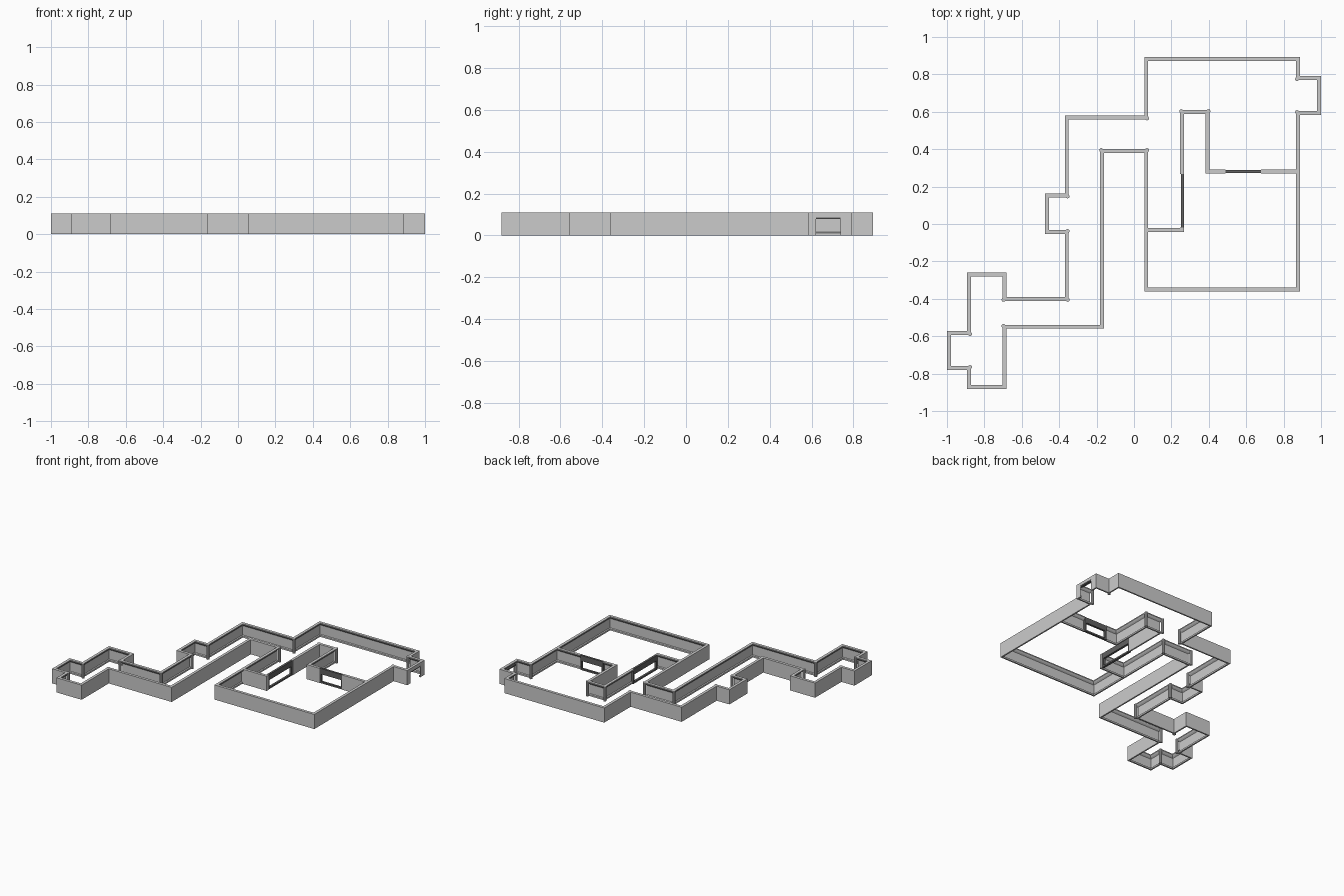
import bpy, bmesh
from mathutils import Vector, Matrix

if "Cube" in bpy.data.objects:
    bpy.data.objects.remove(bpy.data.objects["Cube"])

H = 0.11     # wall height
T = 0.021    # cornice depth

dark = bpy.data.materials.new("dark_frame")
dark.diffuse_color = (0.12, 0.12, 0.12, 1)
dark.use_nodes = True
dark.node_tree.nodes["Principled BSDF"].inputs["Base Color"].default_value = dark.diffuse_color

# wall section: (distance into the room, height) with cornice and skirting
SECTION = [(0, 0), (0, H), (T, H), (T, 0.103), (0.013, 0.093), (0.004, 0.086),
           (0.004, 0.016), (0.011, 0.012), (0.011, 0)]


def new_object(name, bm):
    bmesh.ops.recalc_face_normals(bm, faces=bm.faces)
    me = bpy.data.meshes.new(name)
    bm.to_mesh(me)
    bm.free()
    ob = bpy.data.objects.new(name, me)
    bpy.context.collection.objects.link(ob)
    return ob


def left_normal(a, b):
    d = (b - a).normalized()
    return Vector((-d.y, d.x))


def sweep_wall(name, path, closed):
    """Sweep the section along a plan line, room on the left, mitred corners."""
    pts = [Vector(p) for p in path]
    n = len(pts)
    bm = bmesh.new()
    rings = []
    for i, p in enumerate(pts):
        n1 = left_normal(pts[i - 1], p) if closed or i > 0 else None
        n2 = left_normal(p, pts[(i + 1) % n]) if closed or i < n - 1 else None
        m = n1 + n2 if n1 and n2 else (n1 or n2)
        rings.append([bm.verts.new((p.x + m.x * d, p.y + m.y * d, z)) for d, z in SECTION])
    k = len(SECTION)
    for i in range(n if closed else n - 1):
        a, b = rings[i], rings[(i + 1) % n]
        for j in range(k):
            bm.faces.new((a[j], a[(j + 1) % k], b[(j + 1) % k], b[j]))
    if not closed:
        bm.faces.new(rings[0])
        bm.faces.new(rings[-1])
    return new_object(name, bm)


def add_box(bm, lo, hi):
    lo, hi = Vector(lo), Vector(hi)
    m = Matrix.Translation((lo + hi) / 2) @ Matrix.Diagonal((*(hi - lo), 1))
    bmesh.ops.create_cube(bm, size=1, matrix=m)


def cut(ob, name, lo, hi):
    bm = bmesh.new()
    add_box(bm, lo, hi)
    cutter = new_object(name, bm)
    cutter.hide_render = True
    cutter.hide_set(True)
    cutter.display_type = 'WIRE'
    mod = ob.modifiers.new(name, 'BOOLEAN')
    mod.operation = 'DIFFERENCE'
    mod.solver = 'EXACT'
    mod.object = cutter
    bpy.context.view_layer.objects.active = ob
    bpy.ops.object.modifier_apply(modifier=name)
    bpy.data.objects.remove(cutter)


def window_frame(name, axis, u0, u1, v0, v1):
    """Dark frame along x or y: sill, jambs and deep lintel."""
    bm = bmesh.new()
    bars = [(u0, u1, 0, 0.012), (u0, u1, 0.068, H),
            (u0, u0 + 0.012, 0.012, 0.068), (u1 - 0.012, u1, 0.012, 0.068)]
    for a, b, z0, z1 in bars:
        if axis == 'x':
            add_box(bm, (a, v0, z0), (b, v1, z1))
        else:
            add_box(bm, (v0, a, z0), (v1, b, z1))
    new_object(name, bm).data.materials.append(dark)


# main hall, corridor and end room
PLAN = [(.055, .893), (.055, .58), (-.37, .58), (-.37, .163), (-.475, .163),
        (-.475, -.053), (-.37, -.053), (-.37, -.39), (-.683, -.39), (-.683, -.26),
        (-.892, -.26), (-.892, -.573), (-1, -.573), (-1, -.78), (-.892, -.78),
        (-.892, -.883), (-.683, -.883), (-.683, -.56), (-.16, -.56), (-.16, .38),
        (.055, .38), (.055, -.042), (.268, -.042), (.268, .588), (.383, .588),
        (.383, .27), (.887, .27), (.887, .583), (1, .583), (1, .79),
        (.887, .79), (.887, .893)]
hall = sweep_wall("hall_walls", PLAN, True)

# lower room sharing the hall's windowed walls
sweep_wall("lower_room_walls", [(.055, -.042), (.055, -.36), (.887, -.36), (.887, .27)], False)

# two interior windows and the alcove doorway
cut(hall, "window_cut_a", (.24, -.018, -.1), (.28, .268, .2))
window_frame("side_window_frame", 'y', -.018, .268, .250, .266)
cut(hall, "window_cut_b", (.488, .26, -.1), (.678, .30, .2))
window_frame("long_window_frame", 'x', .488, .678, .272, .288)
cut(hall, "doorway_cut", (.95, .622, -.1), (1.05, .738, .086))
bm = bmesh.new()
add_box(bm, (.98, .622, .078), (.998, .738, .087))
new_object("doorway_lintel", bm).data.materials.append(dark)

# round posts on every corner that points into the hall
bm = bmesh.new()
P = [Vector(p) for p in PLAN]
for i, p in enumerate(P):
    n1 = left_normal(P[i - 1], p)
    n2 = left_normal(p, P[(i + 1) % len(P)])
    if n1.x * n2.y - n1.y * n2.x < 0:
        c = p + (n1 + n2) * 0.015
        bmesh.ops.create_cone(bm, cap_ends=True, segments=10, radius1=0.011, radius2=0.011,
                              depth=H, matrix=Matrix.Translation((c.x, c.y, H / 2)))
new_object("corner_posts", bm)
